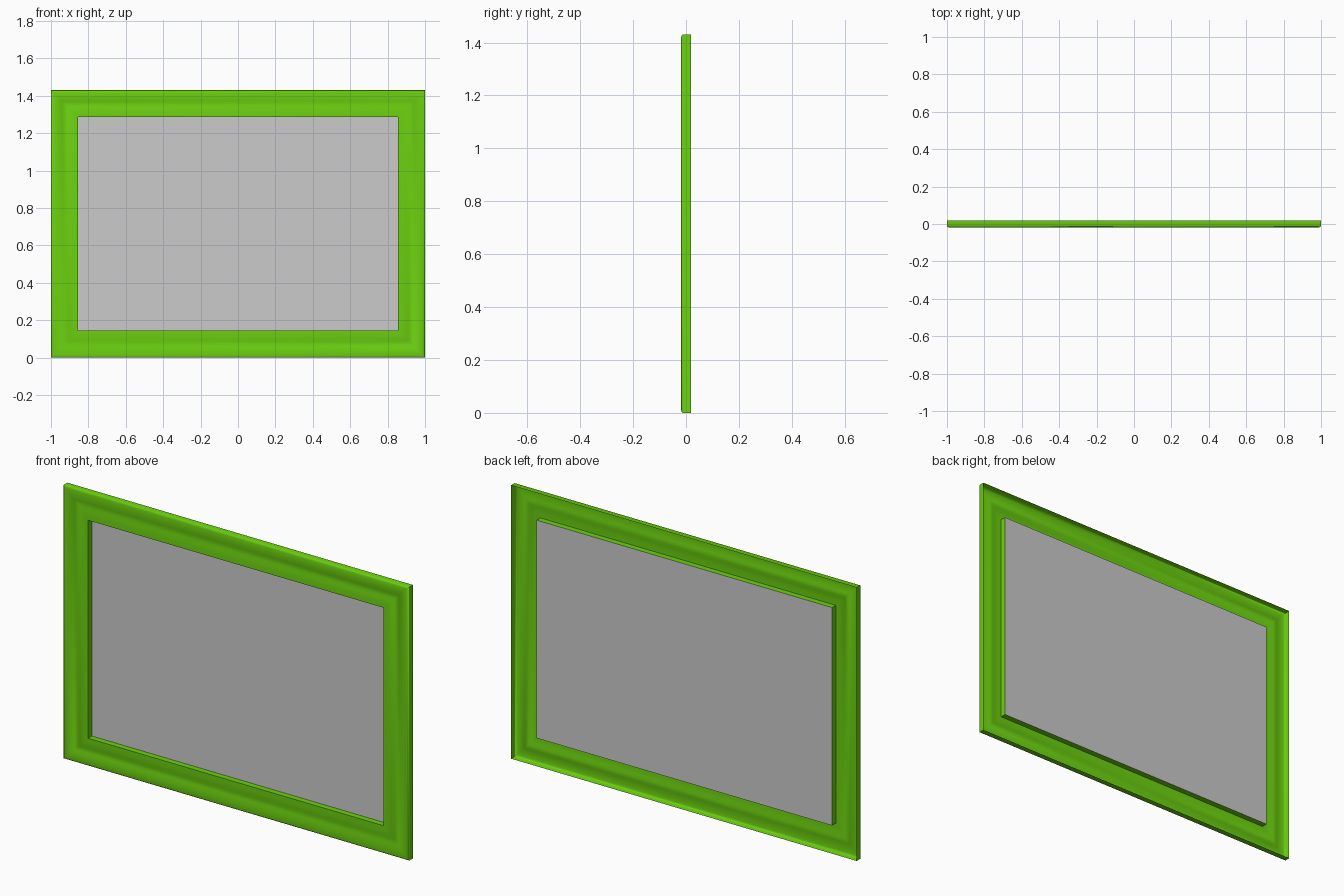
import bpy
import math

cube = bpy.data.objects.get("Cube")
if cube:
    bpy.data.objects.remove(cube, do_unlink=True)

WIDTH, HEIGHT = 2.0, 1.43


def material(name, color):
    mat = bpy.data.materials.new(name)
    mat.use_nodes = True
    mat.diffuse_color = color
    bsdf = next(n for n in mat.node_tree.nodes if n.type == 'BSDF_PRINCIPLED')
    bsdf.inputs["Base Color"].default_value = color
    bsdf.inputs["Roughness"].default_value = 0.6
    return mat


def rectangle(inset, y):
    """Corners of the outline, moved inward by the inset."""
    x, low, high = WIDTH / 2 - inset, inset, HEIGHT - inset
    return [(-x, y, low), (x, y, low), (x, y, high), (-x, y, high)]


def add_object(name, verts, faces, mat):
    mesh = bpy.data.meshes.new(name)
    mesh.from_pydata(verts, [], faces)
    mesh.materials.append(mat)
    obj = bpy.data.objects.new(name, mesh)
    bpy.context.collection.objects.link(obj)
    return obj


green = material("bright green", (0.15, 0.64, 0.005, 1))
grey = material("light grey", (0.6, 0.6, 0.6, 1))

# Moulded frame: an open-backed shell swept round the rectangle, (inset, depth)
profile = [(0, 0.018), (0, -0.012), (0.003, -0.016), (0.01, -0.018),
           (0.03, -0.018), (0.045, -0.016), (0.06, -0.011), (0.072, -0.009),
           (0.084, -0.011), (0.1, -0.015), (0.115, -0.017), (0.145, -0.017),
           (0.145, 0.014)]
verts = [v for inset, y in profile for v in rectangle(inset, y)]
faces = []
for ring in range(len(profile) - 1):
    for side in range(4):
        a, b = ring * 4 + side, ring * 4 + (side + 1) % 4
        faces.append((a, b, b + 4, a + 4))
frame = add_object("frame", verts, faces, green)

# Flat panel closing the back of the opening
add_object("panel", rectangle(*profile[-1]), [(0, 1, 2, 3)], grey)

# Smooth moulding with crisp mitres and edges
bpy.ops.object.select_all(action='DESELECT')
frame.select_set(True)
bpy.context.view_layer.objects.active = frame
bpy.ops.object.shade_smooth_by_angle(angle=math.radians(40))
